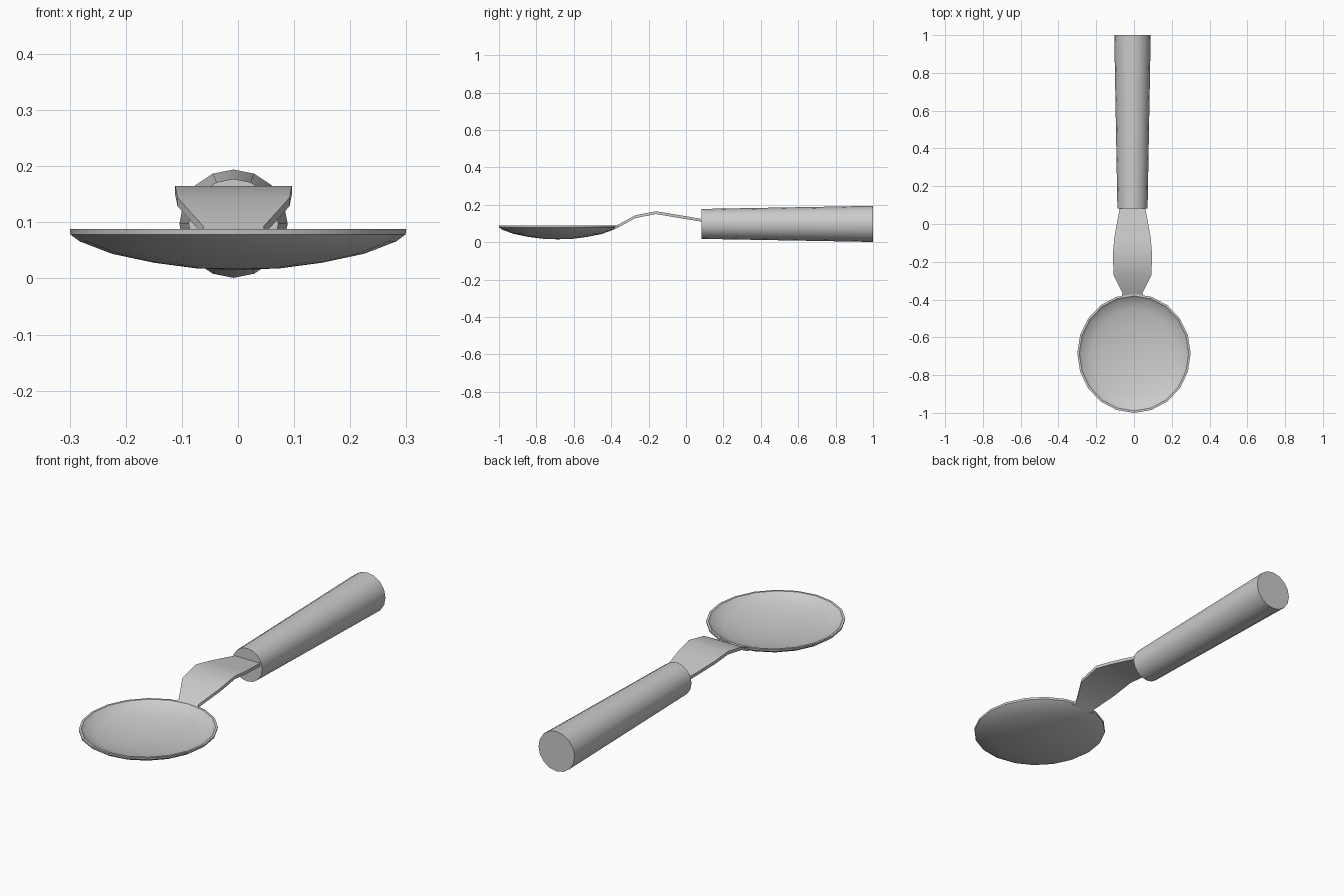
import bpy, bmesh, math
from mathutils import Vector

if "Cube" in bpy.data.objects:
    bpy.data.objects.remove(bpy.data.objects["Cube"])


def finish(name, bm, angle=35):
    bmesh.ops.recalc_face_normals(bm, faces=bm.faces)
    me = bpy.data.meshes.new(name)
    bm.to_mesh(me)
    bm.free()
    ob = bpy.data.objects.new(name, me)
    bpy.context.collection.objects.link(ob)
    bpy.ops.object.select_all(action='DESELECT')
    ob.select_set(True)
    bpy.context.view_layer.objects.active = ob
    bpy.ops.object.shade_smooth_by_angle(angle=math.radians(angle))
    return ob


def bridge(bm, a, b):
    n = len(a)
    for i in range(n):
        j = (i + 1) % n
        bm.faces.new((a[i], a[j], b[j], b[i]))


# Bowl: thin oval shell, profile as (fraction of radius, z) from inside to underside
SIDES, RX, RY, CY = 20, 0.30, 0.315, -0.685
profile = [(0.25, 0.035), (0.5, 0.043), (0.75, 0.057), (0.92, 0.075), (0.965, 0.088),
           (1.0, 0.088), (0.995, 0.078), (0.94, 0.066), (0.75, 0.044),
           (0.5, 0.028), (0.25, 0.018)]
bm = bmesh.new()
rings = []
for f, z in profile:
    rings.append([bm.verts.new((RX * f * math.cos(2 * math.pi * i / SIDES),
                                CY + RY * f * math.sin(2 * math.pi * i / SIDES), z))
                  for i in range(SIDES)])
for a, b in zip(rings, rings[1:]):
    bridge(bm, a, b)
for ring, z in ((rings[0], 0.032), (rings[-1], 0.015)):
    tip = bm.verts.new((0, CY, z))
    for i in range(SIDES):
        bm.faces.new((ring[i], ring[(i + 1) % SIDES], tip))
finish("bowl", bm)

# Neck: bent flat strip, stations as (y, half width, top z)
AXIS = -0.008
stations = [(-0.385, 0.058, 0.083), (-0.365, 0.053, 0.092), (-0.27, 0.10, 0.144),
            (-0.16, 0.104, 0.165), (-0.07, 0.096, 0.150), (0.02, 0.080, 0.135),
            (0.09, 0.066, 0.123), (0.11, 0.064, 0.120)]
T = 0.015
bm = bmesh.new()
sections = []
for y, w, z in stations:
    sections.append([bm.verts.new((AXIS + sx * w, y, zz))
                     for sx, zz in ((-1, z), (1, z), (1, z - T), (-1, z - T))])
for a, b in zip(sections, sections[1:]):
    bridge(bm, a, b)
bm.faces.new(sections[0])
bm.faces.new(sections[-1])
finish("neck", bm)

# Handle: tapered 16-sided grip with flat ends
bm = bmesh.new()
ends = []
for y, r in ((0.083, 0.080), (1.0, 0.0965)):
    ends.append([bm.verts.new((AXIS + r * math.sin(2 * math.pi * i / 16), y,
                               0.0975 + r * math.cos(2 * math.pi * i / 16)))
                 for i in range(16)])
bridge(bm, *ends)
for e in ends:
    bm.faces.new(e)
finish("handle", bm)
